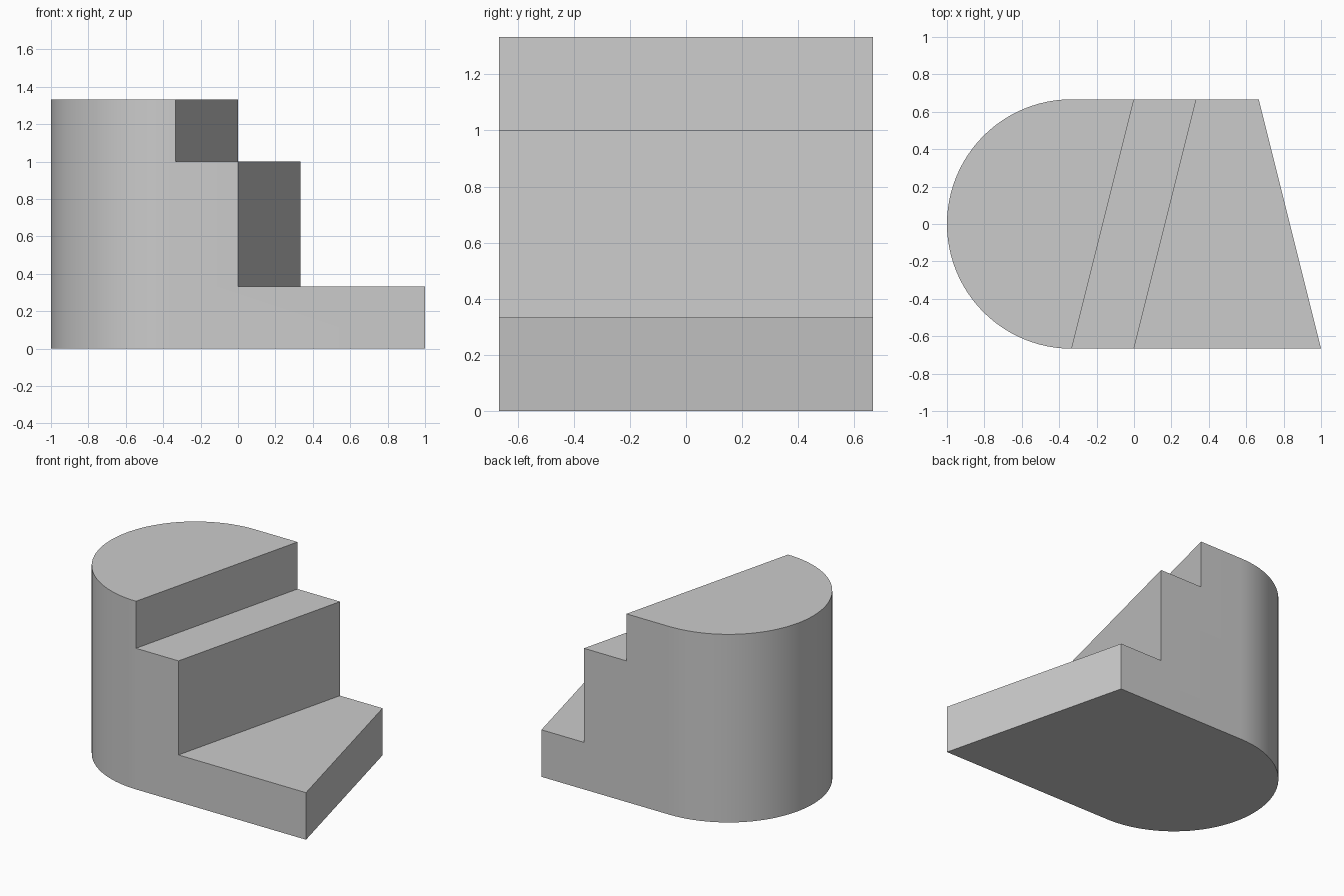
import bpy
import bmesh
import math
from mathutils import Vector

cube = bpy.data.objects.get("Cube")
if cube:
    bpy.data.objects.remove(cube, do_unlink=True)

R = 2 / 3            # radius of the rounded end and half the depth
T = 1 / 3            # basic step unit
SEGMENTS = 48

stone = bpy.data.materials.new("plain grey")
stone.use_nodes = True
grey = (0.6, 0.6, 0.6, 1)
stone.diffuse_color = grey
stone.node_tree.nodes["Principled BSDF"].inputs["Base Color"].default_value = grey

bm = bmesh.new()


def raise_face(face, height):
    """Extrude a face straight up and return its new top face."""
    geom = bmesh.ops.extrude_face_region(bm, geom=[face])["geom"]
    verts = [g for g in geom if isinstance(g, bmesh.types.BMVert)]
    bmesh.ops.translate(bm, vec=(0, 0, height), verts=verts)
    return next(g for g in geom if isinstance(g, bmesh.types.BMFace))


def left_part(face, front_x):
    """Split a tread along a slanted riser line and return the part on -x."""
    point, normal = Vector((front_x, -R, 0)), Vector((4, -1, 0)).normalized()
    geom = [face] + list(face.edges) + list(face.verts)
    z = face.verts[0].co.z
    bmesh.ops.bisect_plane(bm, geom=geom, dist=1e-5, plane_co=point, plane_no=normal)
    level = [f for f in bm.faces if all(abs(v.co.z - z) < 1e-5 for v in f.verts)]
    return min(level, key=lambda f: f.calc_center_bounds().x)


# Footprint: slanted right end, half-round left end
outline = [(1, -R), (R, R)]
for i in range(SEGMENTS + 1):
    a = math.pi / 2 + math.pi * i / SEGMENTS
    outline.append((-T + R * math.cos(a), R * math.sin(a)))
base = bm.faces.new([bm.verts.new((x, y, 0)) for x, y in outline])

# Bottom slab, tall middle step, upper step
top = raise_face(base, T)
top = raise_face(left_part(top, 0), R)
top = raise_face(left_part(top, -T), T)

bmesh.ops.recalc_face_normals(bm, faces=bm.faces[:])
mesh = bpy.data.meshes.new("stepped_block")
bm.to_mesh(mesh)
bm.free()
mesh.materials.append(stone)

block = bpy.data.objects.new("stepped_block", mesh)
bpy.context.collection.objects.link(block)
bpy.ops.object.select_all(action='DESELECT')
block.select_set(True)
bpy.context.view_layer.objects.active = block
bpy.ops.object.shade_smooth_by_angle(angle=math.radians(30))
